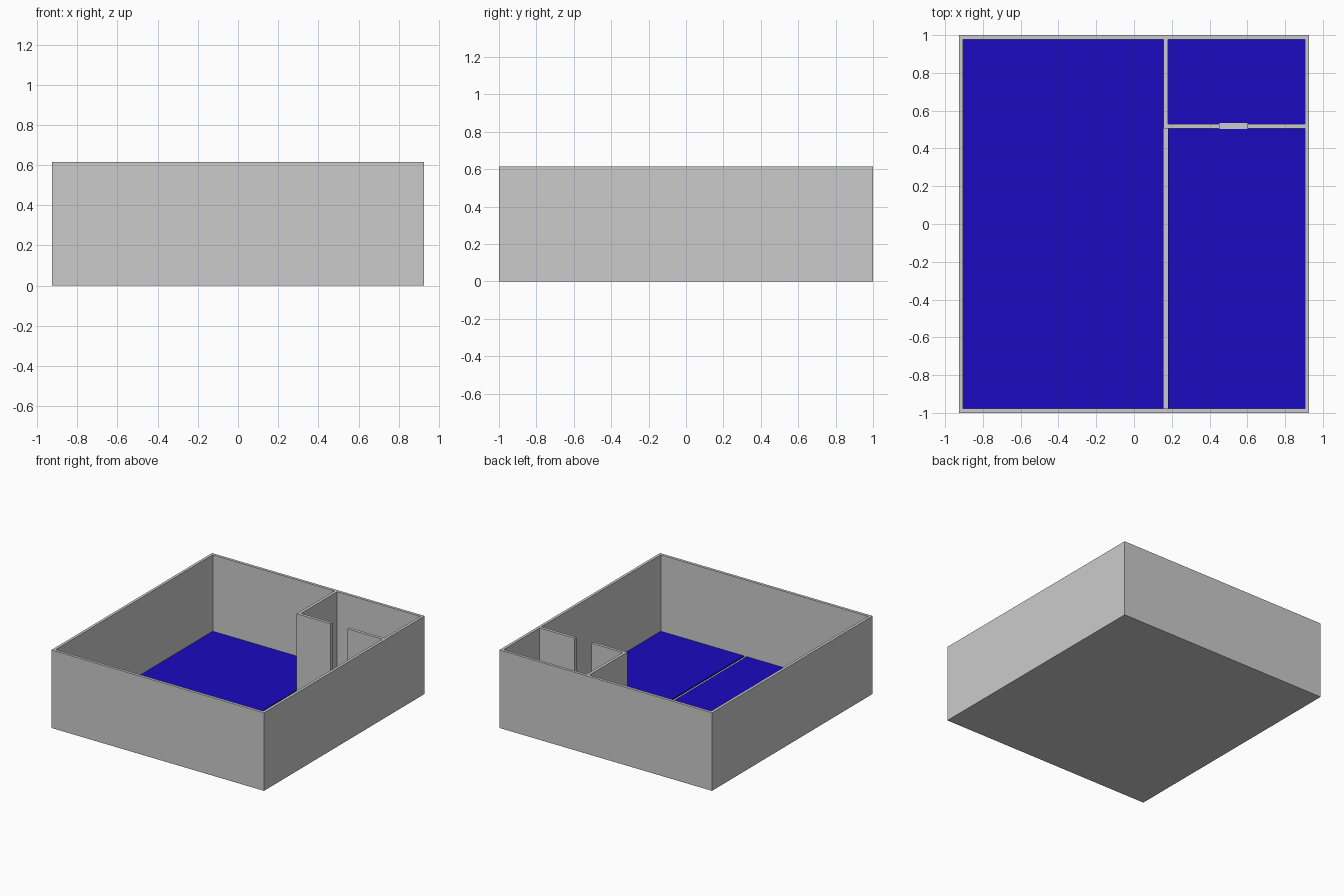
import bpy, bmesh

if "Cube" in bpy.data.objects:
    bpy.data.objects.remove(bpy.data.objects["Cube"])

HX, HY, H = 0.927, 1.0, 0.615      # half width, half depth, wall height
WALL = 0.022
SLAB, FLOOR = 0.003, 0.013         # slab top, floor covering top
IX, IY = HX - WALL, HY - WALL      # inner faces of the outer walls

blue = bpy.data.materials.new("floor_blue")
blue.diffuse_color = (0.01, 0.003, 0.52, 1)
blue.use_nodes = True
blue.node_tree.nodes["Principled BSDF"].inputs["Base Color"].default_value = blue.diffuse_color


def finish(name, bm, mat=None):
    bmesh.ops.recalc_face_normals(bm, faces=bm.faces)
    mesh = bpy.data.meshes.new(name)
    bm.to_mesh(mesh)
    bm.free()
    obj = bpy.data.objects.new(name, mesh)
    bpy.context.collection.objects.link(obj)
    if mat:
        mesh.materials.append(mat)
    return obj


def prism(name, outline, z0, z1, mat=None):
    """Extrude a plan outline from z0 up to z1."""
    bm = bmesh.new()
    low = [bm.verts.new((x, y, z0)) for x, y in outline]
    high = [bm.verts.new((x, y, z1)) for x, y in outline]
    bm.faces.new(low)
    bm.faces.new(high)
    for i in range(len(low)):
        bm.faces.new((low[i - 1], low[i], high[i], high[i - 1]))
    return finish(name, bm, mat)


def rect(x0, x1, y0, y1):
    return [(x0, y0), (x1, y0), (x1, y1), (x0, y1)]


# Outer walls and base slab: a box hollowed from the top
bm = bmesh.new()
bmesh.ops.create_cube(bm, size=1)
for v in bm.verts:
    v.co = (v.co.x * 2 * HX, v.co.y * 2 * HY, (v.co.z + 0.5) * H)
lid = max(bm.faces, key=lambda f: f.calc_center_median().z)
bmesh.ops.inset_region(bm, faces=[lid], thickness=WALL, use_even_offset=True)
inner = bmesh.ops.extrude_face_region(bm, geom=[lid])["geom"]
for v in inner:
    if isinstance(v, bmesh.types.BMVert):
        v.co.z = SLAB
if lid.is_valid:
    bmesh.ops.delete(bm, geom=[lid], context='FACES_ONLY')
finish("outer_walls", bm)

# Small room partition, with a doorway between its two pieces
PX0, PX1 = 0.157, 0.18
PY0, PY1 = 0.506, 0.53
DOOR0, DOOR1 = 0.452, 0.60
prism("partition_corner", [(PX0, PY0), (DOOR0, PY0), (DOOR0, PY1),
                           (PX1, PY1), (PX1, IY), (PX0, IY)], SLAB, H)
prism("partition_side", rect(DOOR1, IX, PY0, PY1), SLAB, H)

# Door threshold
prism("door_threshold", rect(DOOR0, DOOR1, 0.502, 0.535), SLAB, FLOOR + 0.001)

# Floor coverings, one per room, with a grey joint between them
prism("floor_main_room", rect(-IX, PX0, -IY, IY), SLAB, FLOOR, blue)
prism("floor_side_room", rect(PX1, IX, -IY, PY0), SLAB, FLOOR, blue)
prism("floor_small_room", rect(PX1, IX, PY1, IY), SLAB, FLOOR, blue)
